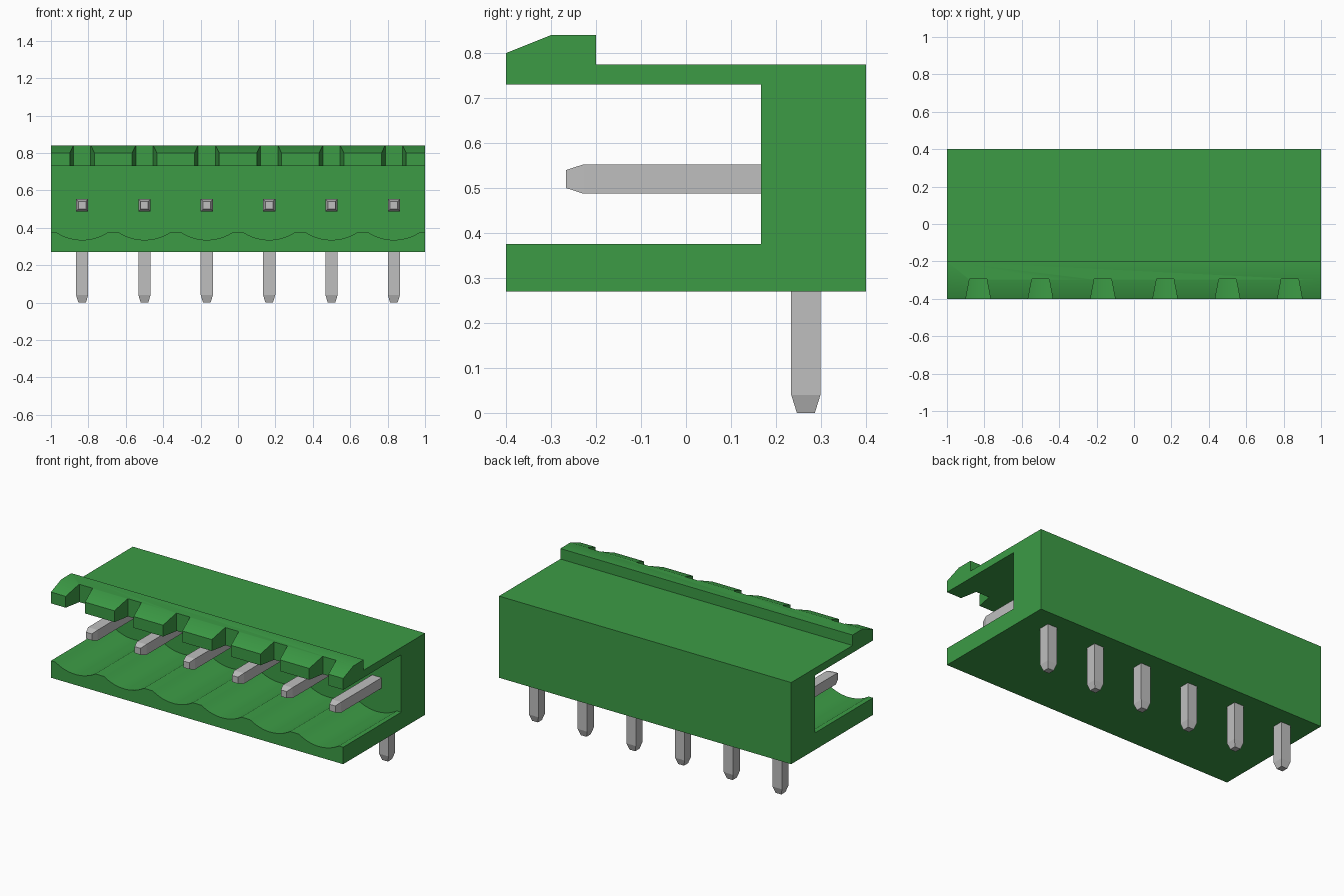
import bpy, bmesh, math
from mathutils import Vector

cube = bpy.data.objects.get("Cube")
if cube:
    bpy.data.objects.remove(cube, do_unlink=True)

PIN_X = [(i - 2.5) / 3 for i in range(6)]


def material(name, rgb, rough):
    m = bpy.data.materials.new(name)
    m.use_nodes = True
    m.diffuse_color = (*rgb, 1)
    bsdf = next(n for n in m.node_tree.nodes if n.type == 'BSDF_PRINCIPLED')
    bsdf.inputs["Base Color"].default_value = (*rgb, 1)
    bsdf.inputs["Roughness"].default_value = rough
    return m


green = material("green plastic", (0.045, 0.33, 0.06), 0.5)
silver = material("pin metal", (0.52, 0.52, 0.52), 0.5)


def finish(bm, name, mat):
    bmesh.ops.recalc_face_normals(bm, faces=bm.faces)
    mesh = bpy.data.meshes.new(name)
    bm.to_mesh(mesh)
    bm.free()
    mesh.materials.append(mat)
    ob = bpy.data.objects.new(name, mesh)
    bpy.context.collection.objects.link(ob)
    return ob


def prism(bm, points, direction):
    """Extrude a closed outline along a direction."""
    face = bm.faces.new([bm.verts.new(p) for p in points])
    ext = bmesh.ops.extrude_face_region(bm, geom=[face], use_keep_orig=True)
    verts = [g for g in ext["geom"] if isinstance(g, bmesh.types.BMVert)]
    bmesh.ops.translate(bm, verts=verts, vec=Vector(direction))


def select_only(ob):
    bpy.ops.object.select_all(action='DESELECT')
    ob.select_set(True)
    bpy.context.view_layer.objects.active = ob


def cut(ob, cutter):
    mod = ob.modifiers.new("cut", 'BOOLEAN')
    mod.operation = 'DIFFERENCE'
    mod.solver = 'EXACT'
    mod.object = cutter
    select_only(ob)
    bpy.ops.object.modifier_apply(modifier=mod.name)
    bpy.data.objects.remove(cutter, do_unlink=True)


# Housing: open-fronted U section with a latch lip on the roof
section = [(-0.4, 0.27), (0.4, 0.27), (0.4, 0.775), (-0.2, 0.775),
           (-0.2, 0.84), (-0.3, 0.84), (-0.4, 0.80), (-0.4, 0.73),
           (0.167, 0.73), (0.167, 0.375), (-0.4, 0.375)]
bm = bmesh.new()
prism(bm, [(-1, y, z) for y, z in section], (2, 0, 0))
housing = finish(bm, "housing", green)

# Shallow round channels in the floor, one under each pin
half, sag, floor_z = 0.137, 0.04, 0.375
radius = (half ** 2 + sag ** 2) / (2 * sag)
sweep = math.asin(half / radius)
bm = bmesh.new()
for x in PIN_X:
    arc = []
    for k in range(17):
        a = sweep * (k / 8 - 1)
        arc.append((x + radius * math.sin(a), -0.5,
                    floor_z - sag + radius * (1 - math.cos(a))))
    outline = arc + [(x + half, -0.5, 0.42), (x - half, -0.5, 0.42)]
    prism(bm, outline, (0, 0.667, 0))
cut(housing, finish(bm, "channel_cutter", green))

# Tapered notches through the latch lip
bm = bmesh.new()
for x in PIN_X:
    outline = [(-0.085, -0.5), (0.085, -0.5), (0.046, -0.295), (-0.046, -0.295)]
    prism(bm, [(x + dx, y, 0.65) for dx, y in outline], (0, 0, 0.3))
cut(housing, finish(bm, "notch_cutter", green))
select_only(housing)
bpy.ops.object.shade_smooth_by_angle(angle=math.radians(30))

# Right-angle square pins with tapered tips, swept ring by ring:
# centre y, centre z, half width, cross direction (y, z)
rings = [(-0.267, 0.52, 0.02, (0, 1)), (-0.228, 0.52, 0.0325, (0, 1)),
         (0.2665, 0.52, 0.0325, (1, 1)),
         (0.2665, 0.04, 0.0325, (1, 0)), (0.2665, 0.0, 0.02, (1, 0))]
for i, x in enumerate(PIN_X):
    bm = bmesh.new()
    loops = []
    for y, z, h, (ny, nz) in rings:
        loops.append([bm.verts.new((x + sx * h, y + s * ny * h, z + s * nz * h))
                      for sx, s in ((-1, -1), (1, -1), (1, 1), (-1, 1))])
    for a, b in zip(loops, loops[1:]):
        for k in range(4):
            bm.faces.new((a[k], a[(k + 1) % 4], b[(k + 1) % 4], b[k]))
    bm.faces.new(loops[0])
    bm.faces.new(loops[-1])
    finish(bm, f"pin_{i + 1}", silver)
